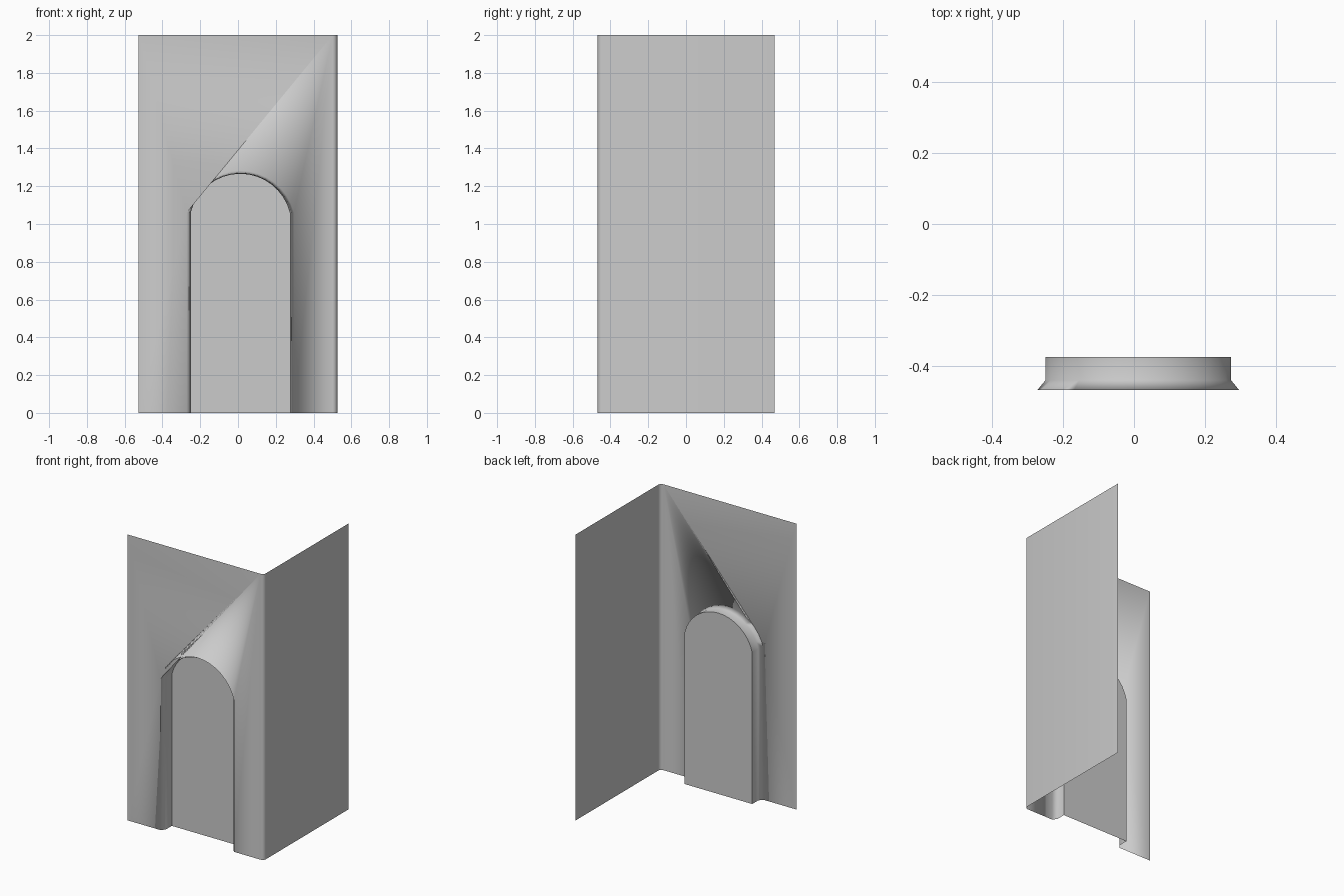
import bpy, bmesh, math

if "Cube" in bpy.data.objects:
    bpy.data.objects.remove(bpy.data.objects["Cube"])

XL, XR, YF, YB, H = -0.526, 0.526, -0.468, 0.468, 2.0
CX, SPRING, DOOR_Y = 0.012, 1.06, -0.375
SEG = 16
R = 0.025  # corner rounding


def arch(w, h, y):
    """Door outline, left foot to right foot, with a segmental top."""
    r = (w * w + h * h) / (2 * h)
    a = math.acos((r - h) / r)
    pts = [(CX - w, y, 0)]
    for i in range(SEG + 1):
        t = -a + 2 * a * i / SEG
        pts.append((CX + r * math.sin(t), y, SPRING + h - r + r * math.cos(t)))
    return pts + [(CX + w, y, 0)]


def finish(bm, name, smooth):
    me = bpy.data.meshes.new(name)
    bm.to_mesh(me)
    bm.free()
    for p in me.polygons:
        p.use_smooth = smooth
    ob = bpy.data.objects.new(name, me)
    bpy.context.collection.objects.link(ob)


# Corner wall with chamfered, recessed doorway
bm = bmesh.new()
rings = [[bm.verts.new(p) for p in arch(w, h, y)] for w, h, y in
         ((0.284, 0.222, YF), (0.262, 0.206, -0.441), (0.262, 0.206, DOOR_Y))]
for a, b in zip(rings, rings[1:]):
    for i in range(len(a) - 1):
        bm.faces.new((a[i], a[i + 1], b[i + 1], b[i]))

# Plan of the rounded corner and side wall
plan = [(XR - R + R * math.sin(t), YF + R - R * math.cos(t))
        for t in (0, math.pi / 6, math.pi / 3, math.pi / 2)] + [(XR, YB)]
low = [bm.verts.new((x, y, 0)) for x, y in plan]
top = [bm.verts.new((x, y, H)) for x, y in plan]
for i in range(len(plan) - 1):
    bm.faces.new((low[i], low[i + 1], top[i + 1], top[i]))

# Front wall faces fanned around the arch
o = rings[0]
bl, tl = bm.verts.new((XL, YF, 0)), bm.verts.new((XL, YF, H))
bm.faces.new((bl, o[0], o[1], tl))
bm.faces.new((tl, o[1], top[0]))
for i in range(1, len(o) - 2):
    bm.faces.new((o[i], o[i + 1], top[0]))
bm.faces.new((o[-1], low[0], top[0], o[-2]))
finish(bm, "corner_wall", True)

# Door panel at the back of the recess
bm = bmesh.new()
bm.faces.new([bm.verts.new(p) for p in reversed(arch(0.262, 0.206, DOOR_Y))])
bm.normal_update()
for f in bm.faces:
    if f.normal.y > 0:
        f.normal_flip()
finish(bm, "door_panel", False)
